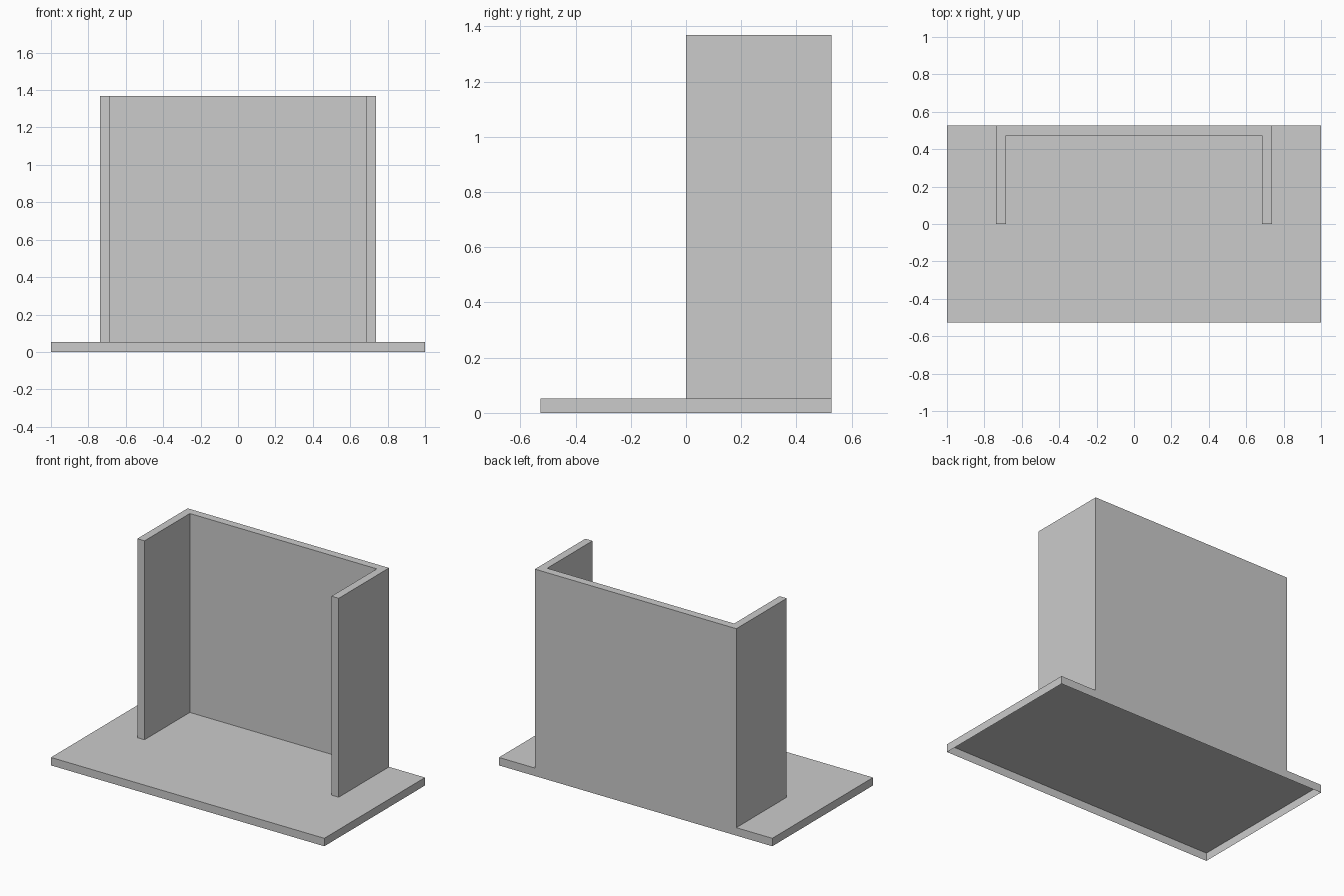
import bpy
import bmesh

if "Cube" in bpy.data.objects:
    bpy.data.objects.remove(bpy.data.objects["Cube"])

U = 2 / 38  # one thickness step: base edge and wall thickness


def extruded_profile(name, outline, z0, z1, cap_bottom, cap_top):
    """Raise a closed counter-clockwise outline from z0 to z1."""
    bm = bmesh.new()
    low = [bm.verts.new((x * U, y * U, z0 * U)) for x, y in outline]
    high = [bm.verts.new((x * U, y * U, z1 * U)) for x, y in outline]
    n = len(outline)
    for i in range(n):
        j = (i + 1) % n
        bm.faces.new((low[i], low[j], high[j], high[i]))
    if cap_top:
        bm.faces.new(high)
    if cap_bottom:
        bm.faces.new(low[::-1])
    mesh = bpy.data.meshes.new(name)
    bm.to_mesh(mesh)
    bm.free()
    obj = bpy.data.objects.new(name, mesh)
    bpy.context.collection.objects.link(obj)
    return obj


# Base slab, open underneath
base = [(-19, -10), (19, -10), (19, 10), (-19, 10)]
extruded_profile("base", base, 0, 1, cap_bottom=False, cap_top=True)

# U-shaped wall: back panel with two side panels, flush with the back of the base
half = [(14, 0), (14, 10)]
inner = [(13, 9), (13, 0)]
wall = half + [(-x, y) for x, y in half[::-1]] + [(-x, y) for x, y in inner[::-1]] + inner
extruded_profile("u_wall", wall, 1, 26, cap_bottom=False, cap_top=True)
